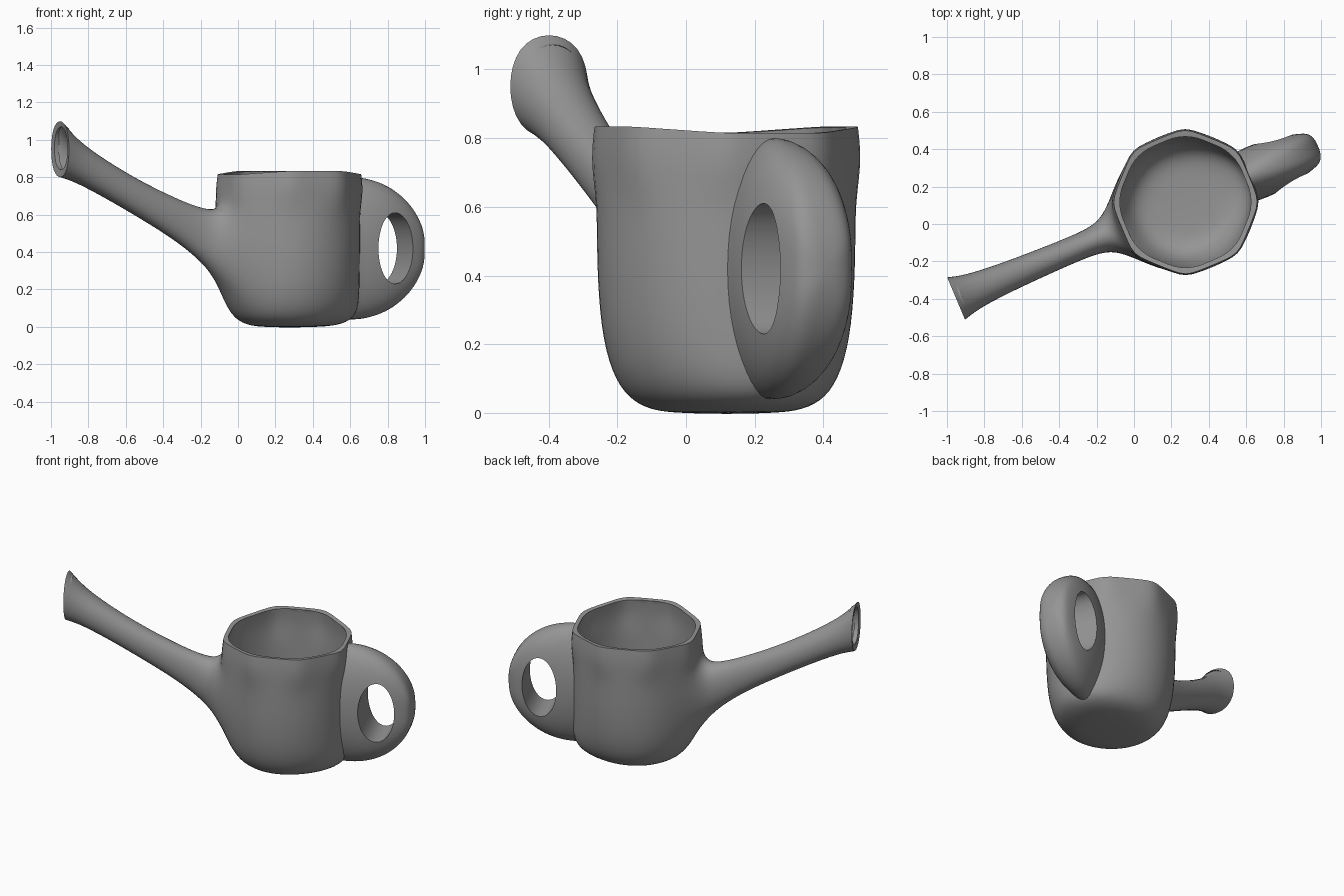
import bpy, bmesh
from math import sin, cos, pi, radians, sqrt, copysign
from mathutils import Matrix

old = bpy.data.objects.get("Cube")
if old:
    bpy.data.objects.remove(old, do_unlink=True)

# One plain grey for every part
grey = bpy.data.materials.new("grey_plastic")
grey.use_nodes = True
colour = (0.3, 0.3, 0.3, 1)
grey.diffuse_color = colour
grey.node_tree.nodes["Principled BSDF"].inputs["Base Color"].default_value = colour

# The spout and handle lie on one axis, turned about the pot centre
PLACE = Matrix.Translation((0.275, 0.117, 0)) @ Matrix.Rotation(radians(22.8), 4, "Z")


def make_object(name, bm):
    # Make neighbours agree, then turn the lowest face downwards
    bmesh.ops.recalc_face_normals(bm, faces=bm.faces)
    bm.normal_update()
    lowest = min(bm.faces, key=lambda f: f.calc_center_median().z)
    if lowest.normal.z > 0:
        bmesh.ops.reverse_faces(bm, faces=bm.faces)
    mesh = bpy.data.meshes.new(name)
    bm.to_mesh(mesh)
    bm.free()
    mesh.materials.append(grey)
    obj = bpy.data.objects.new(name, mesh)
    bpy.context.collection.objects.link(obj)
    obj.matrix_world = PLACE
    return obj


def bridge(bm, a, b, skip=()):
    n = len(a)
    for i in range(n):
        if i not in skip:
            bm.faces.new((a[i], a[(i + 1) % n], b[(i + 1) % n], b[i]))


def finish(obj):
    bpy.ops.object.select_all(action="DESELECT")
    obj.select_set(True)
    bpy.context.view_layer.objects.active = obj
    bpy.ops.object.convert(target="MESH")
    bpy.ops.object.shade_smooth_by_angle(angle=radians(40))


def pot_cage(with_spout, rim=0.82, scale=1.0):
    """Eight-sided pot; the spout grows out of one side panel."""
    bm = bmesh.new()
    crease = bm.edges.layers.float.new("crease_edge")
    rings = []
    for z, r in ((-0.004, 0.16), (0.02, 0.325), (0.22, 0.415), (0.65, 0.42), (rim, 0.397)):
        ring = []
        for k in range(8):
            a = radians(22.5 + 45 * k)
            shift = 0.037 * abs(sin(a)) - 0.02 if z == rim else 0
            # The foot reaches out under the handle, the spout panel hangs lower
            reach = 1.33 if k in (0, 7) and z == 0.02 else 1
            if k in (3, 4) and z == 0.22:
                shift = -0.04
            ring.append(bm.verts.new((r * scale * reach * cos(a), r * scale * sin(a), z + shift)))
        rings.append(ring)
    bm.faces.new(rings[0])
    for i in range(4):
        bridge(bm, rings[i], rings[i + 1], (3,) if with_spout and i == 2 else ())
    for low, high in zip(rings[3], rings[4]):
        bm.edges.get((low, high))[crease] = 0.4
    if not with_spout:
        bm.faces.new(rings[4])
        return bm
    # Spout sections: distance, centre height, half height, half width
    last = [rings[2][3], rings[2][4], rings[3][4], rings[3][3]]
    for u, z, h, w in ((-0.48, 0.475, 0.16, 0.08), (-0.65, 0.57, 0.122, 0.075),
                       (-0.85, 0.672, 0.108, 0.08), (-1.05, 0.78, 0.107, 0.088),
                       (-1.24, 0.888, 0.122, 0.105), (-1.33, 0.95, 0.163, 0.134),
                       (-1.325, 0.955, 0.125, 0.098)):
        ring = [bm.verts.new((u, s * w, z + t * h))
                for s, t in ((1, -1), (-1, -1), (-1, 1), (1, 1))]
        bridge(bm, last, ring)
        if u == -1.33:
            for i in range(4):
                bm.edges.get((ring[i - 1], ring[i]))[crease] = 1.0
        last = ring
    return bm


# Hollow pot with spout
pot = make_object("pot_with_spout", pot_cage(True))
wall = pot.modifiers.new("wall", "SOLIDIFY")
wall.thickness = 0.027
wall.offset = -1
wall.edge_crease_outer = wall.edge_crease_inner = 1.0
pot.modifiers.new("smooth", "SUBSURF").levels = 3
finish(pot)


def rounded(value, power):
    return copysign(abs(value) ** power, value)


# Handle: a tapering half dome that reaches into the pot wall
bm = bmesh.new()
last = None
STEPS, SIDES = 24, 48
for i in range(-1, STEPS):
    t = max(0, sin(i / STEPS * pi / 2))
    u = 0.1 if i < 0 else 0.36 + 0.41 * t
    h = 0.38 * sqrt(1 - t * t)
    w = (0.142 + 0.03 * t - 0.095 * t * t) * sqrt(1 - t ** 30)
    p = 1 - 0.4 * t
    ring = []
    for k in range(SIDES):
        a = 2 * pi * k / SIDES
        ring.append(bm.verts.new((u, w * rounded(cos(a), p), 0.42 + h * rounded(sin(a), p))))
    if last:
        bridge(bm, last, ring)
    else:
        bm.faces.new(ring)
    last = ring
bm.faces.new(last)
handle = make_object("handle", bm)

# Cutters: the finger hole and the inside of the pot
bm = bmesh.new()
shape = (Matrix.Translation((0.563, 0, 0.42)) @ Matrix.Diagonal((0.107, 1, 0.19, 1))
         @ Matrix.Rotation(pi / 2, 4, "X"))
bmesh.ops.create_cone(bm, cap_ends=True, segments=64, radius1=1, radius2=1, depth=1, matrix=shape)
hole = make_object("finger_hole_cutter", bm)
core = make_object("pot_core_cutter", pot_cage(False, 1.3, 0.97))
core.modifiers.new("smooth", "SUBSURF").levels = 3
finish(core)
for cutter in (hole, core):
    cutter.hide_render = True
    cut = handle.modifiers.new("cut", "BOOLEAN")
    cut.operation = "DIFFERENCE"
    cut.solver = "EXACT"
    cut.object = cutter
finish(handle)
for cutter in (hole, core):
    bpy.data.objects.remove(cutter, do_unlink=True)
